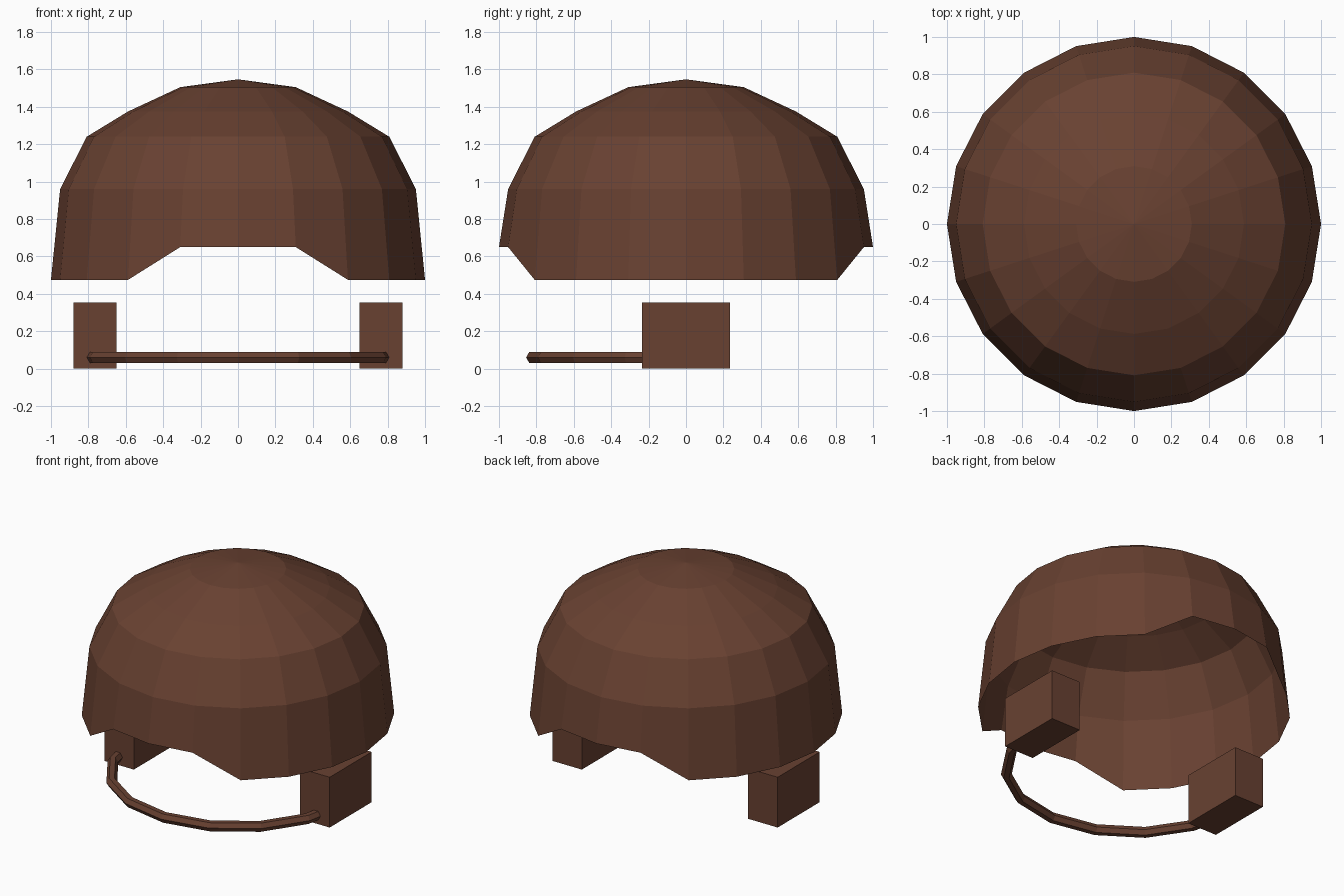
import bpy
import bmesh
from math import cos, sin, pi, radians

if "Cube" in bpy.data.objects:
    bpy.data.objects.remove(bpy.data.objects["Cube"], do_unlink=True)

brown = bpy.data.materials.new("brown")
brown.use_nodes = True
colour = (0.14, 0.053, 0.031, 1)
brown.diffuse_color = colour
brown.node_tree.nodes["Principled BSDF"].inputs["Base Color"].default_value = colour


def finish(name, bm):
    bmesh.ops.recalc_face_normals(bm, faces=bm.faces)
    mesh = bpy.data.meshes.new(name)
    bm.to_mesh(mesh)
    bm.free()
    mesh.materials.append(brown)
    obj = bpy.data.objects.new(name, mesh)
    bpy.context.collection.objects.link(obj)
    return obj


def bridge(bm, a, b, closed=True):
    n = len(a)
    for i in range(n if closed else n - 1):
        j = (i + 1) % n
        bm.faces.new((a[i], a[j], b[j], b[i]))


# Domed shell: open below, rim raised at front and back
SIDES = 20
STEP = 2 * pi / SIDES
bm = bmesh.new()
apex = bm.verts.new((0, 0, 1.547))
rings = []
for k, z in enumerate((1.505, 1.375, 1.24, 0.96, 0.475), start=1):
    r = sin(k * STEP)
    rings.append([bm.verts.new((r * cos(i * STEP), r * sin(i * STEP), z))
                  for i in range(SIDES)])
for v in rings[-1]:
    if abs(v.co.x) < 0.4:
        v.co.z = 0.65
for i in range(SIDES):
    bm.faces.new((apex, rings[0][i], rings[0][(i + 1) % SIDES]))
for upper, lower in zip(rings, rings[1:]):
    bridge(bm, upper, lower)
dome = finish("dome_shell", bm)
# Outward normals on the open shell
if dome.data.polygons[0].normal.z < 0:
    dome.data.flip_normals()

# Side blocks
for side, name in ((1, "left_side_block"), (-1, "right_side_block")):
    bm = bmesh.new()
    bmesh.ops.create_cube(bm, size=1)
    bmesh.ops.scale(bm, verts=bm.verts, vec=(0.23, 0.468, 0.355))
    bmesh.ops.translate(bm, verts=bm.verts, vec=(side * 0.765, 0, 0.1775))
    finish(name, bm)

# Six-sided front bar, a half ring that ends inside the blocks
bm = bmesh.new()
sections = []
for i in range(9):
    a = pi + i * radians(22.5)
    section = []
    for k in range(6):
        t = k * pi / 3
        r = 0.82 + 0.035 * cos(t)
        section.append(bm.verts.new((r * cos(a), r * sin(a), 0.06 + 0.035 * sin(t))))
    sections.append(section)
for s, t in zip(sections, sections[1:]):
    bridge(bm, s, t)
bm.faces.new(sections[0])
bm.faces.new(sections[-1])
finish("front_bar", bm)
